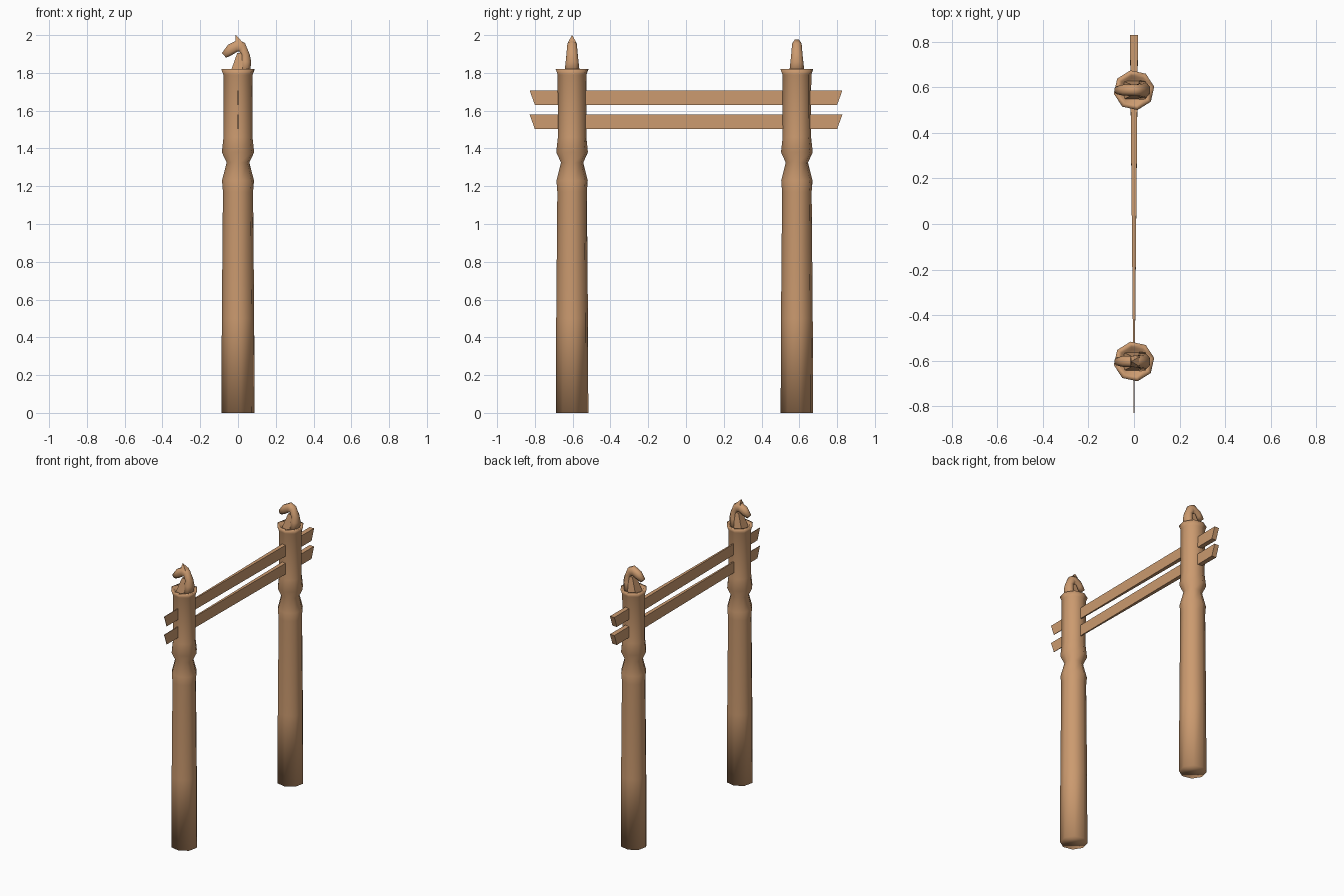
import bpy, math

if "Cube" in bpy.data.objects:
    bpy.data.objects.remove(bpy.data.objects["Cube"])

wood = bpy.data.materials.new("tan wood")
wood.diffuse_color = (0.60, 0.325, 0.16, 1)
wood.use_nodes = True
wood.node_tree.nodes["Principled BSDF"].inputs["Base Color"].default_value = wood.diffuse_color


def make(name, verts, faces, smooth=True):
    me = bpy.data.meshes.new(name)
    me.from_pydata(verts, [], faces)
    me.materials.append(wood)
    me.update()
    ob = bpy.data.objects.new(name, me)
    bpy.context.collection.objects.link(ob)
    for p in me.polygons:
        p.use_smooth = smooth
    return ob


def skin(name, rings, smooth=True):
    """Joins equal rings of points into a closed tube."""
    n = len(rings[0])
    verts = [v for r in rings for v in r]
    faces = [(i * n + j, i * n + (j + 1) % n, (i + 1) * n + (j + 1) % n, (i + 1) * n + j)
             for i in range(len(rings) - 1) for j in range(n)]
    faces += [tuple(reversed(range(n))), tuple(range(len(verts) - n, len(verts)))]
    return make(name, verts, faces, smooth)


# turned post: radius, height; the last points form the shallow hollow top
POST = [(0.089, 0), (0.087, 0.5), (0.081, 1.17), (0.086, 1.23), (0.061, 1.325),
        (0.087, 1.38), (0.078, 1.46), (0.079, 1.79), (0.09, 1.82), (0.066, 1.815),
        (0.055, 1.795)]

# carved hook: outer x z, inner x z, half width
HOOK = [(0.062, 1.79, 0.01, 1.79, 0.042), (0.070, 1.858, 0.014, 1.86, 0.034),
        (0.063, 1.895, 0.015, 1.90, 0.030), (0.037, 1.958, 0.005, 1.915, 0.026),
        (0.0, 1.976, -0.010, 1.908, 0.025), (-0.053, 1.949, -0.035, 1.893, 0.024),
        (-0.085, 1.905, -0.063, 1.88, 0.017)]


def hook_ring(s, y):
    ox, oz, ix, iz, w = s
    pts = []
    for t, k in ((0, 0.45), (0.3, 1), (0.75, 1), (1, 0.5),
                 (1, -0.5), (0.75, -1), (0.3, -1), (0, -0.45)):
        pts.append((ox + (ix - ox) * t, y + k * w, oz + (iz - oz) * t))
    return pts


for name, y in (("front", -0.603), ("back", 0.587)):
    skin(name + "_post", [[(r * math.cos(math.radians(10 + 45 * i)),
                            y + r * 0.98 * math.sin(math.radians(10 + 45 * i)), z)
                           for i in range(8)] for r, z in POST])
    hook = skin(name + "_hook", [hook_ring(s, y) for s in HOOK])
    hook.data.flip_normals() if hook.data.polygons[0].normal.x < 0 else None
    # wedge supporting the neck
    skin(name + "_neck_wedge", [
        [(-0.045, y - 0.04, 1.79), (0.05, y - 0.04, 1.79), (0.05, y + 0.04, 1.79), (-0.045, y + 0.04, 1.79)],
        [(-0.004, y - 0.02, 1.905), (0.02, y - 0.02, 1.905), (0.02, y + 0.02, 1.905), (-0.004, y + 0.02, 1.905)]],
        False)

# pointed tuft on the front hook
y = -0.603
make("front_hook_tuft", [(-0.015, y - 0.022, 1.962), (0.025, y - 0.022, 1.962),
                         (0.025, y + 0.022, 1.962), (-0.015, y + 0.022, 1.962), (-0.012, y, 2.0)],
     [(0, 1, 4), (1, 2, 4), (2, 3, 4), (3, 0, 4), (3, 2, 1, 0)], False)

# slanted-end rails, tapering in thickness towards the front
for name, z in (("lower_rail", 1.502), ("upper_rail", 1.63)):
    rings = []
    for s, h in ((-1, 0.0015), (1, 0.0175)):
        rings.append([(-h, s * 0.80, z), (-h, s * 0.828, z + 0.078),
                      (h, s * 0.828, z + 0.078), (h, s * 0.80, z)])
    rail = skin(name, rings, False)

# make all faces point outward
import bmesh
for ob in bpy.data.objects:
    bm = bmesh.new()
    bm.from_mesh(ob.data)
    bmesh.ops.recalc_face_normals(bm, faces=bm.faces)
    bm.to_mesh(ob.data)
    bm.free()
